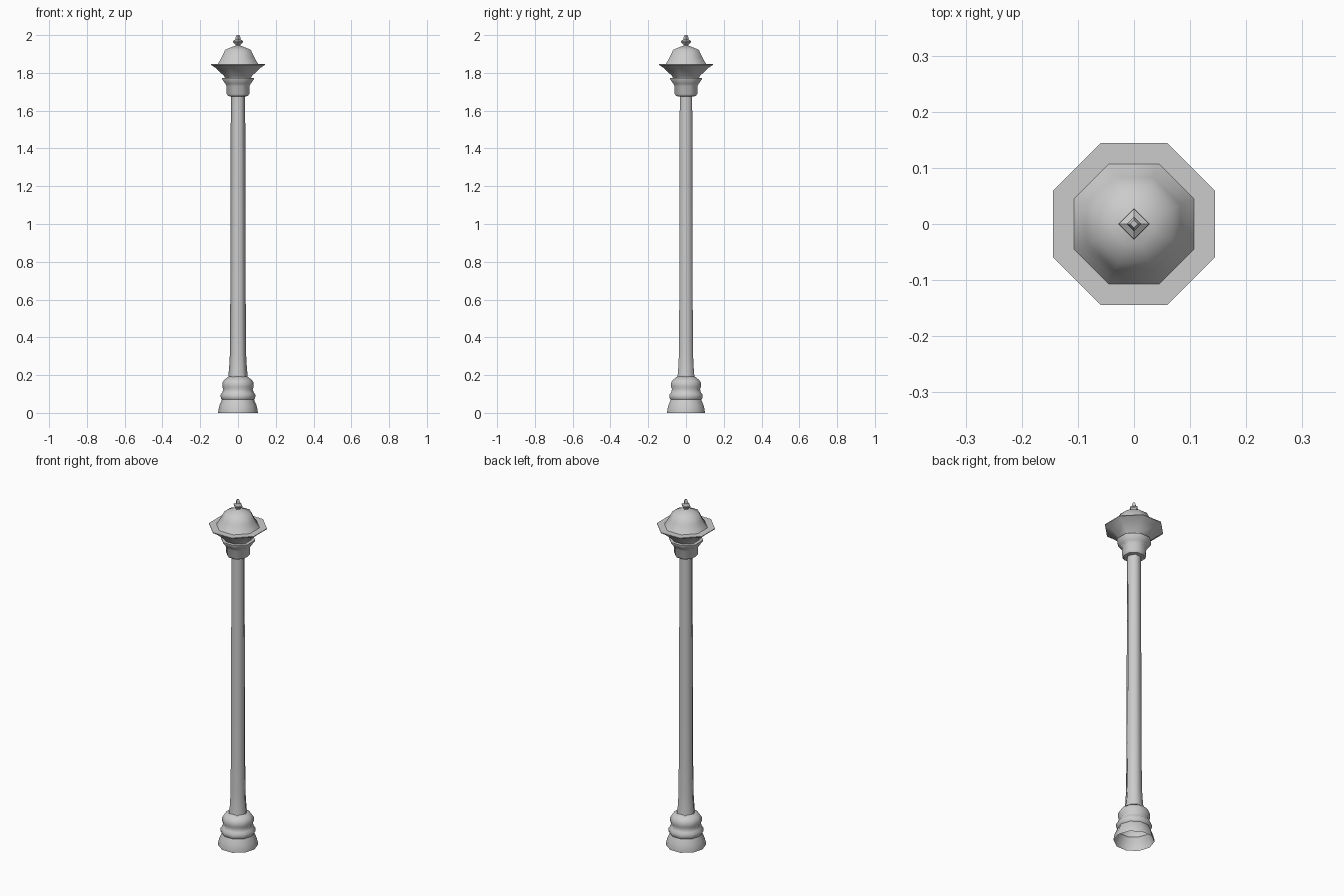
import bpy, bmesh, math

if "Cube" in bpy.data.objects:
    bpy.data.objects.remove(bpy.data.objects["Cube"])


def lathe(name, profile, sides, start=0.0, angle=50, cap_top=False, cap_bottom=False):
    """Spin a (corner radius, height) profile into a faceted solid."""
    bm = bmesh.new()
    rings = []
    for r, z in profile:
        rings.append([bm.verts.new((r * math.cos(start + 2 * math.pi * i / sides),
                                    r * math.sin(start + 2 * math.pi * i / sides), z))
                      for i in range(sides)])
    for low, high in zip(rings, rings[1:]):
        for i in range(sides):
            j = (i + 1) % sides
            bm.faces.new((low[i], low[j], high[j], high[i]))
    if cap_top:
        bm.faces.new(rings[-1])
    if cap_bottom:
        bm.faces.new(rings[0][::-1])
    mesh = bpy.data.meshes.new(name)
    bm.to_mesh(mesh)
    bm.free()
    obj = bpy.data.objects.new(name, mesh)
    bpy.context.collection.objects.link(obj)
    bpy.ops.object.select_all(action='DESELECT')
    obj.select_set(True)
    bpy.context.view_layer.objects.active = obj
    bpy.ops.object.shade_smooth_by_angle(angle=math.radians(angle))
    return obj


def octagon(profile):
    """Convert flat-to-centre widths into corner radii."""
    return [(a / math.cos(math.pi / 8), z) for a, z in profile]


EIGHTH = math.pi / 8

# Stepped, ringed foot, open underneath
lathe("base", [(0.105, 0), (0.104, 0.015), (0.098, 0.04), (0.085, 0.07),
               (0.091, 0.077), (0.092, 0.097), (0.083, 0.108), (0.078, 0.125),
               (0.083, 0.138), (0.083, 0.16), (0.073, 0.175), (0.05, 0.192)],
      10, cap_top=True)

# Slender six-sided post with flared bottom
lathe("post", [(0.052, 0.185), (0.047, 0.24), (0.043, 0.31), (0.041, 0.58),
               (0.039, 1.3), (0.038, 1.68)], 6, angle=65)

# Collar and flared cup under the lantern
lathe("collar", octagon([(0.035, 1.675), (0.052, 1.677), (0.06, 1.69), (0.06, 1.73),
                         (0.067, 1.742), (0.085, 1.768), (0.085, 1.773), (0.066, 1.773)]),
      8, EIGHTH, cap_top=True, cap_bottom=True)

# Inverted lantern body widening to the flat brim
lathe("lantern", octagon([(0.066, 1.77), (0.075, 1.785), (0.12, 1.827), (0.144, 1.843),
                          (0.144, 1.847), (0.105, 1.847)]), 8, EIGHTH)

# Rounded roof with shallow cap
lathe("roof", octagon([(0.108, 1.846), (0.097, 1.863), (0.083, 1.89), (0.068, 1.922),
                       (0.035, 1.936), (0.008, 1.945)]), 8, EIGHTH, cap_top=True)

# Four-sided finial
lathe("finial", [(0.012, 1.94), (0.012, 1.947), (0.028, 1.963), (0.027, 1.969),
                 (0.012, 1.977), (0.013, 1.987), (0.007, 2.0)], 4, angle=30, cap_top=True)
